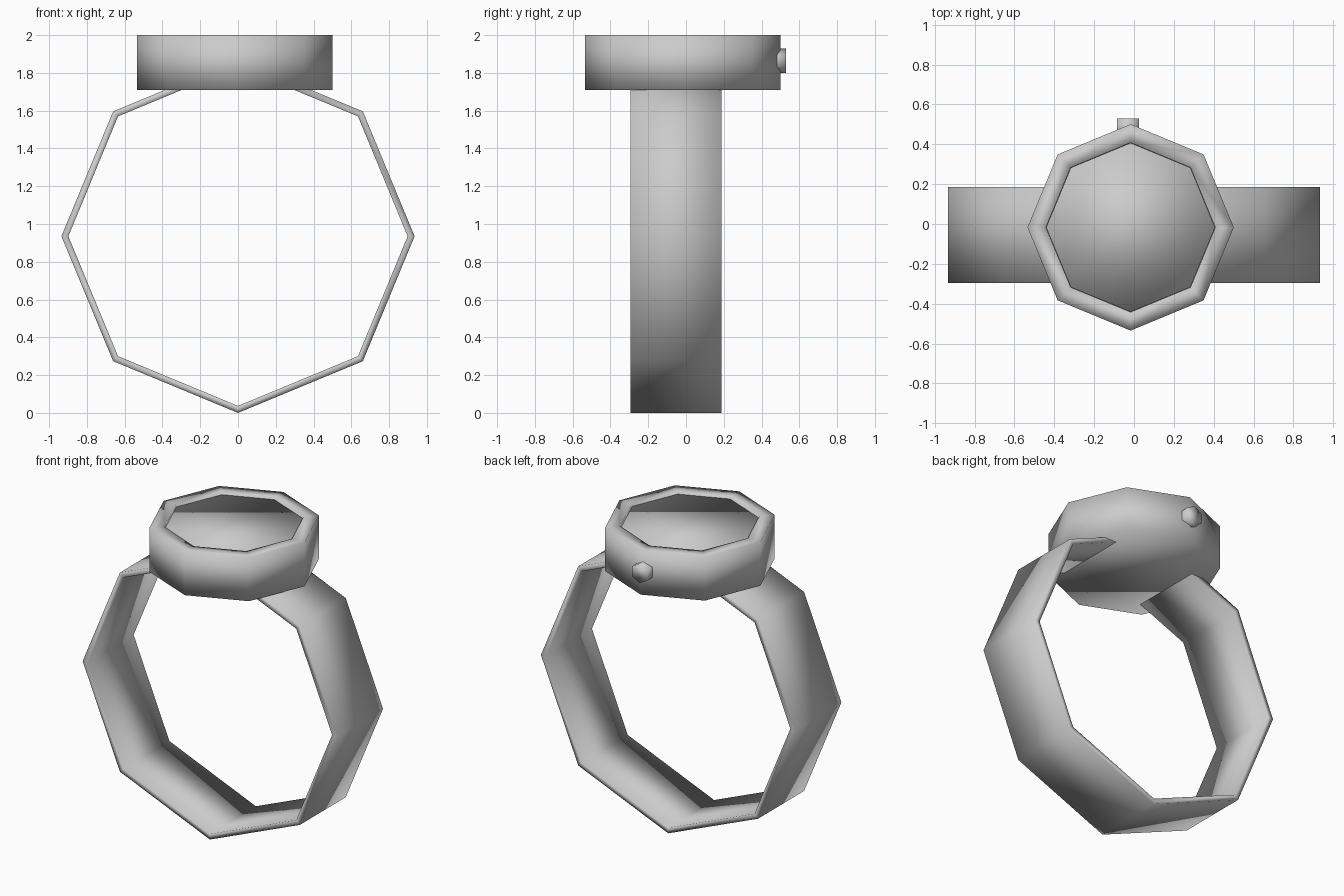
import bpy, bmesh
from math import sin, cos, tau
from mathutils import Matrix, Vector

if "Cube" in bpy.data.objects:
    bpy.data.objects.remove(bpy.data.objects["Cube"])


def lathe(name, profile, sides, matrix, closed=False):
    """Spin a (radius, height) profile around local z; cap the ends unless closed."""
    bm = bmesh.new()
    rings = [[bm.verts.new((r * cos(tau * i / sides), r * sin(tau * i / sides), h))
              for i in range(sides)] for r, h in profile]
    pairs = list(zip(rings, rings[1:]))
    if closed:
        pairs.append((rings[-1], rings[0]))
    else:
        bm.faces.new(rings[0])
        bm.faces.new(rings[-1])
    for a, b in pairs:
        for i in range(sides):
            j = (i + 1) % sides
            bm.faces.new((a[i], a[j], b[j], b[i]))
    bmesh.ops.recalc_face_normals(bm, faces=bm.faces)
    mesh = bpy.data.meshes.new(name)
    bm.to_mesh(mesh)
    bm.free()
    mesh.transform(matrix)
    mesh.shade_smooth()
    obj = bpy.data.objects.new(name, mesh)
    bpy.context.collection.objects.link(obj)
    return obj


# local z -> world +y, local x -> world x, for parts whose axis runs front to back
along_y = Matrix.Rotation(-tau / 4, 4, 'X')
case_at = Matrix.Translation((-0.017, -0.017, 0))

# Strap: eight-sided thin band, its top runs on inside the case
lathe("strap", [(0.935, -0.295), (0.935, 0.187), (0.898, 0.187), (0.898, -0.295)], 8,
      Matrix.Translation((0, 0, 0.935)) @ along_y, closed=True)

# Case: eight-sided drum with a raised rim around a shallow recess
lathe("case", [(0.518, 1.71), (0.518, 2.0), (0.425, 2.0), (0.425, 1.96)], 8, case_at)

# Dial: smooth-capped disc filling the recess just under the rim
lathe("dial", [(0.424, 1.95), (0.424, 1.985)], 8, case_at)

# Crown: six-sided knob on the back of the case, corners up and down
lathe("crown", [(0.065, 0.42), (0.065, 0.53)], 6,
      Matrix.Translation((-0.03, 0, 1.865)) @ along_y @ Matrix.Rotation(tau / 12, 4, 'Z'))
